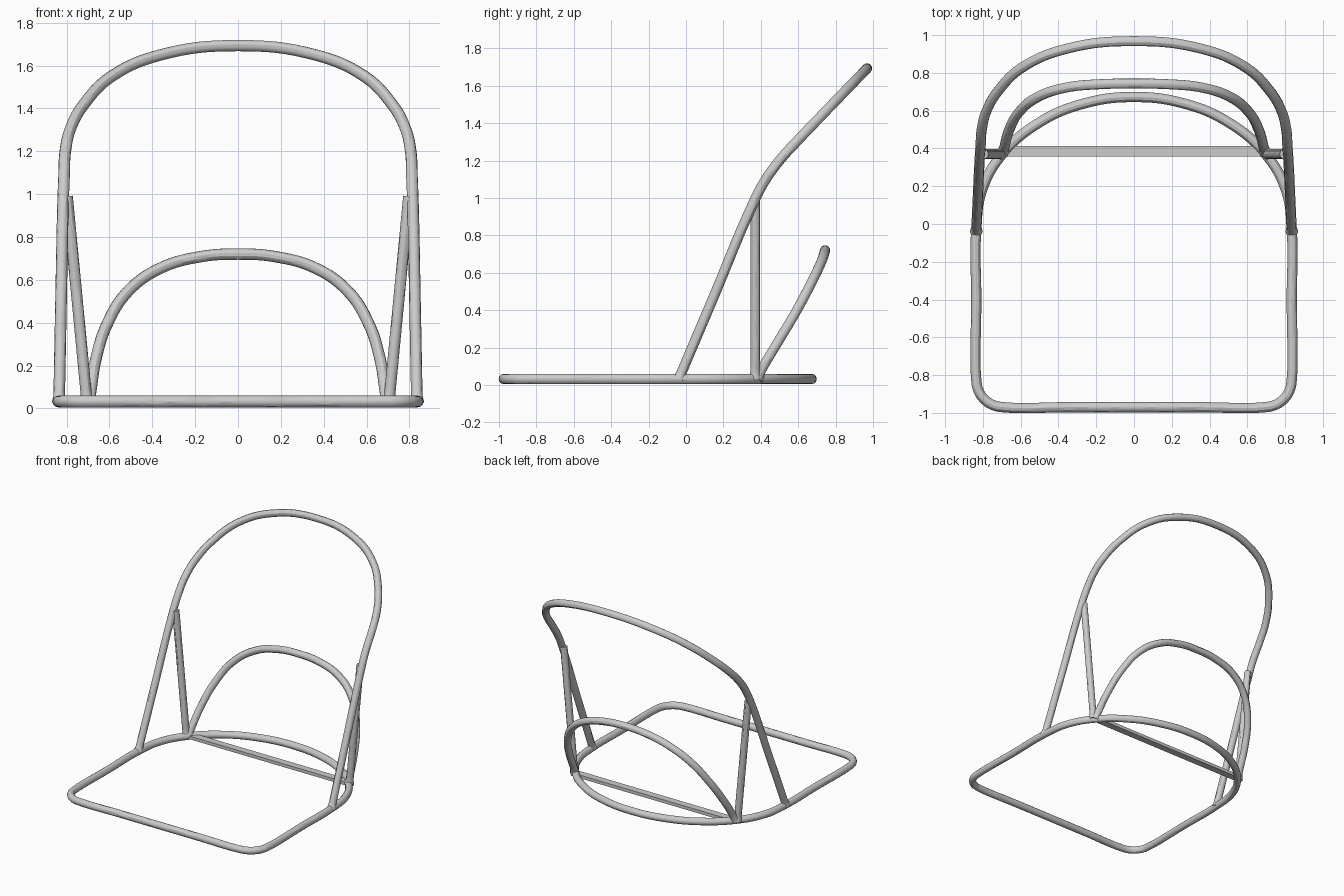
import bpy
from mathutils import Vector

if "Cube" in bpy.data.objects:
    bpy.data.objects.remove(bpy.data.objects["Cube"])

R = 0.027   # tube radius
Z = 0.032   # height of the floor frame centreline


def tube(name, pts, radius=R, cyclic=False, flare=()):
    """Round tube through the points; flare lists points widened as weld collars."""
    cu = bpy.data.curves.new(name, 'CURVE')
    cu.dimensions = '3D'
    cu.bevel_depth = radius
    cu.bevel_resolution = 4
    cu.resolution_u = 8
    cu.use_fill_caps = True
    sp = cu.splines.new('BEZIER')
    sp.bezier_points.add(len(pts) - 1)
    sp.use_cyclic_u = cyclic
    for i, (bp, p) in enumerate(zip(sp.bezier_points, pts)):
        bp.co = p
        bp.handle_left_type = bp.handle_right_type = 'AUTO'
        bp.radius = 1.25 if i in flare else 1.0
    ob = bpy.data.objects.new(name, cu)
    bpy.context.collection.objects.link(ob)
    bpy.ops.object.select_all(action='DESELECT')
    ob.select_set(True)
    bpy.context.view_layer.objects.active = ob
    bpy.ops.object.convert(target='MESH')
    bpy.ops.object.shade_smooth_by_angle()
    return bpy.context.object


def both_sides(half):
    """Mirror a half path that ends on x = 0 into a full hoop."""
    return half + [(-x, y, z) for x, y, z in half[-2::-1]]


# Floor frame: square rounded front, half-ellipse back
half = [(0, -0.97), (0.35, -0.97), (0.69, -0.97), (0.745, -0.959), (0.793, -0.927),
        (0.824, -0.88), (0.835, -0.825), (0.835, -0.4), (0.835, -0.03), (0.806, 0.175),
        (0.70, 0.366), (0.5, 0.538), (0.26, 0.639), (0, 0.672)]
frame = half + [(-x, y) for x, y in half[-2:0:-1]]
tube("floor_frame", [(x, y, Z) for x, y in frame], cyclic=True)

# Backrest hoop
back = [(0.835, -0.038, 0.03), (0.8345, -0.026, 0.06), (0.826, 0.16, 0.5),
        (0.817, 0.345, 0.94), (0.812, 0.415, 1.08), (0.806, 0.5, 1.2),
        (0.78, 0.6, 1.31), (0.715, 0.71, 1.425), (0.585, 0.833, 1.553),
        (0.36, 0.927, 1.65), (0, 0.968, 1.693)]
pts = both_sides(back)
tube("backrest_hoop", pts, flare=(0, len(pts) - 1))

# Lower rear hoop
rear = [(0.695, 0.378, 0.03), (0.688, 0.40, 0.075), (0.662, 0.495, 0.235),
        (0.61, 0.59, 0.395), (0.51, 0.672, 0.55), (0.36, 0.722, 0.655),
        (0.18, 0.74, 0.707), (0, 0.743, 0.72)]
pts = both_sides(rear)
tube("rear_hoop", pts, flare=(0, len(pts) - 1))

# Upright struts
for side, s in (("left", -1), ("right", 1)):
    a, b = Vector((s * 0.705, 0.37, 0.03)), Vector((s * 0.797, 0.37, 0.99))
    tube(side + "_strut", [a, a.lerp(b, 0.04), a.lerp(b, 0.5), b], 0.026, flare=(0,))

# Flat cross bar
bpy.ops.mesh.primitive_cube_add(size=1, location=(0, 0.385, Z))
bar = bpy.context.object
bar.name = "cross_bar"
bar.scale = (1.39, 0.055, 0.025)
bpy.ops.object.transform_apply(location=False, rotation=False, scale=True)
